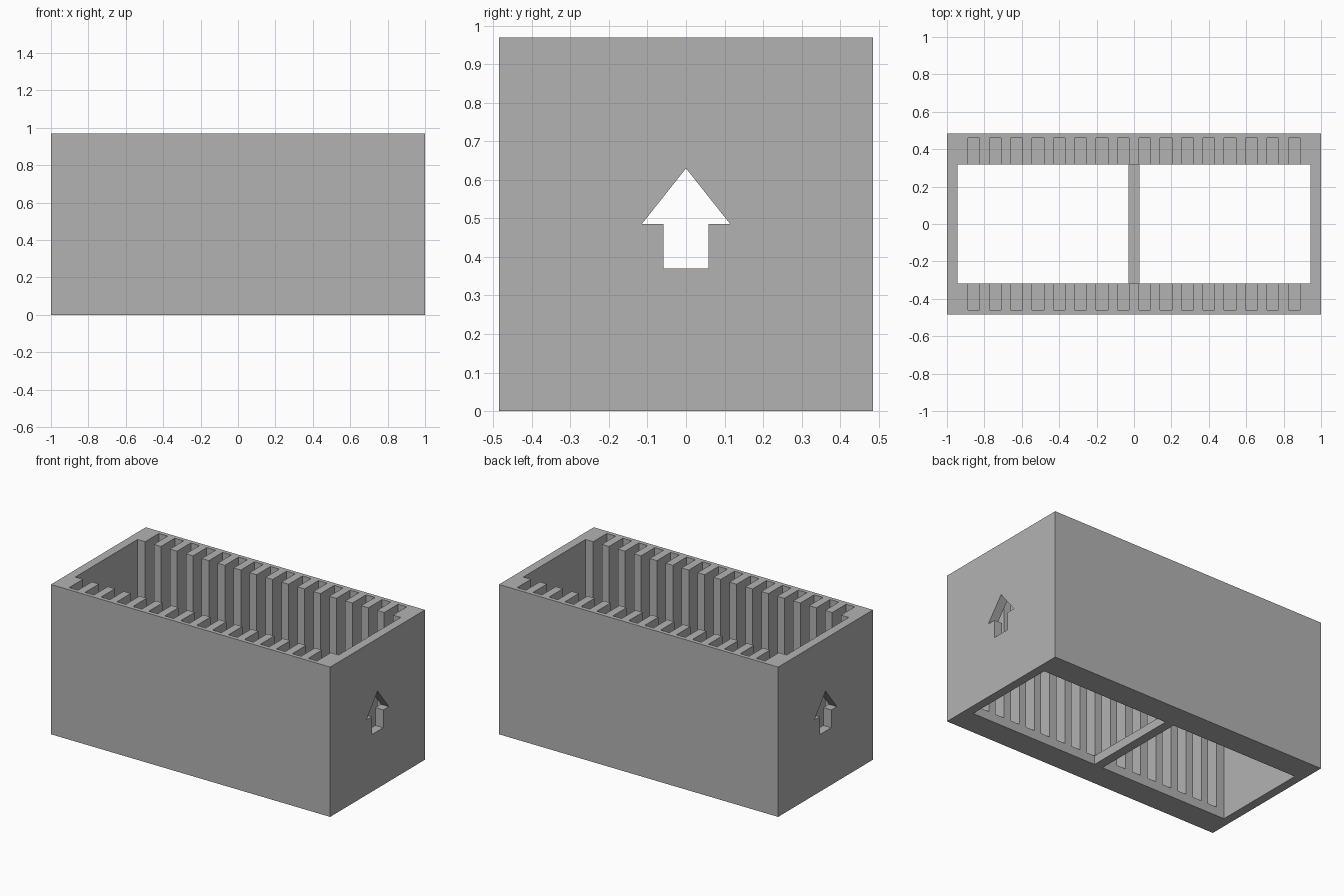
import bpy, bmesh
from mathutils import Vector

cube = bpy.data.objects.get("Cube")
if cube:
    bpy.data.objects.remove(cube, do_unlink=True)

# Main dimensions
LENGTH, DEPTH, HEIGHT = 2.0, 0.97, 0.97
FLOOR = 0.057
INNER_X, INNER_Y = 0.943, 0.318
SLOTS, PITCH, SLOT_W, SLOT_Y = 16, 0.1142, 0.063, 0.459
BAR = 0.03

grey = bpy.data.materials.new("plain grey")
grey.use_nodes = True
grey.diffuse_color = (0.45, 0.45, 0.45, 1)
grey.node_tree.nodes["Principled BSDF"].inputs["Base Color"].default_value = grey.diffuse_color


def prism(name, outline, direction):
    """Extrude a closed outline of 3D points along a direction."""
    bm = bmesh.new()
    face = bm.faces.new([bm.verts.new(p) for p in outline])
    out = bmesh.ops.extrude_face_region(bm, geom=[face])
    verts = [g for g in out["geom"] if isinstance(g, bmesh.types.BMVert)]
    bmesh.ops.translate(bm, verts=verts, vec=Vector(direction))
    bmesh.ops.recalc_face_normals(bm, faces=bm.faces)
    mesh = bpy.data.meshes.new(name)
    bm.to_mesh(mesh)
    bm.free()
    mesh.materials.append(grey)
    obj = bpy.data.objects.new(name, mesh)
    bpy.context.scene.collection.objects.link(obj)
    return obj


def block(name, x0, x1, y, z0, z1):
    outline = [(x0, -y, z0), (x1, -y, z0), (x1, y, z0), (x0, y, z0)]
    return prism(name, outline, (0, 0, z1 - z0))


# Outer box
rack = block("slide_rack", -LENGTH / 2, LENGTH / 2, DEPTH / 2, 0, HEIGHT)

# Cavity with a row of slots in both long walls
front = [(-INNER_X, -INNER_Y)]
for i in range(SLOTS):
    x = (i - (SLOTS - 1) / 2) * PITCH
    a, b = x - SLOT_W / 2, x + SLOT_W / 2
    front += [(a, -INNER_Y), (a, -SLOT_Y), (b, -SLOT_Y), (b, -INNER_Y)]
front.append((INNER_X, -INNER_Y))
comb = front + [(-x, -y) for x, y in front]
cutters = [prism("cavity_cutter", [(x, y, FLOOR) for x, y in comb], (0, 0, HEIGHT))]

# Two floor openings, leaving a centre bar
cutters.append(block("left_opening_cutter", BAR, INNER_X, INNER_Y, -0.1, 0.2))
cutters.append(block("right_opening_cutter", -INNER_X, -BAR, INNER_Y, -0.1, 0.2))

# Upward arrow through both end walls
half = [(0.058, 0.37), (0.058, 0.485), (0.115, 0.485)]
arrow = half + [(0, 0.63)] + [(-y, z) for y, z in reversed(half)]
cutters.append(prism("arrow_cutter", [(-1.2, y, z) for y, z in arrow], (2.4, 0, 0)))

# Apply the cuts, then discard the cutters
bpy.context.view_layer.objects.active = rack
for cutter in cutters:
    cutter.hide_render = True
    mod = rack.modifiers.new(cutter.name, "BOOLEAN")
    mod.operation = "DIFFERENCE"
    mod.solver = "EXACT"
    mod.object = cutter
    bpy.ops.object.modifier_apply(modifier=mod.name)
    bpy.data.objects.remove(cutter, do_unlink=True)
